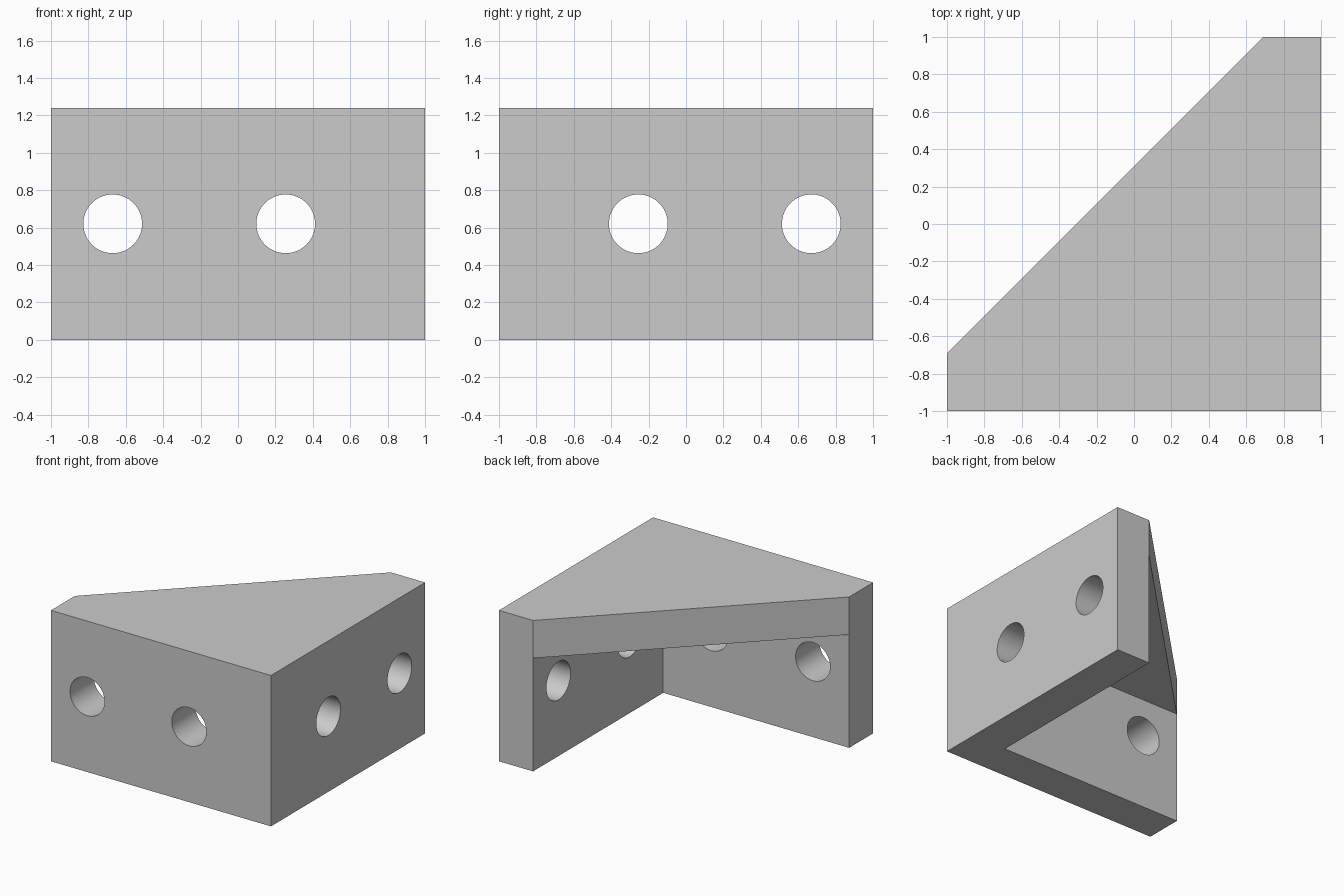
import bpy, bmesh
from math import radians
from mathutils import Matrix

HEIGHT = 1.24
WALL = 0.31
INNER = 1 - WALL
HOLE_RADIUS = 0.157

if "Cube" in bpy.data.objects:
    bpy.data.objects.remove(bpy.data.objects["Cube"], do_unlink=True)

grey = bpy.data.materials.new("light grey")
grey.use_nodes = True
colour = (0.6, 0.6, 0.6, 1)
grey.diffuse_color = colour
grey.node_tree.nodes["Principled BSDF"].inputs["Base Color"].default_value = colour


def make_object(name, bm):
    bmesh.ops.recalc_face_normals(bm, faces=bm.faces)
    mesh = bpy.data.meshes.new(name)
    bm.to_mesh(mesh)
    bm.free()
    mesh.materials.append(grey)
    obj = bpy.data.objects.new(name, mesh)
    bpy.context.collection.objects.link(obj)
    return obj


def prism(name, outline, bottom, top):
    bm = bmesh.new()
    base = bm.faces.new([bm.verts.new((x, y, bottom)) for x, y in outline])
    ext = bmesh.ops.extrude_face_region(bm, geom=[base])
    verts = [v for v in ext["geom"] if isinstance(v, bmesh.types.BMVert)]
    bmesh.ops.translate(bm, vec=(0, 0, top - bottom), verts=verts)
    return make_object(name, bm)


def hole_cutter(location, axis):
    bm = bmesh.new()
    bmesh.ops.create_cone(bm, cap_ends=True, segments=64, radius1=HOLE_RADIUS,
                          radius2=HOLE_RADIUS, depth=WALL * 2,
                          matrix=Matrix.Translation(location) @ Matrix.Rotation(radians(90), 4, axis))
    return make_object("hole_cutter", bm)


def cut(target, cutter):
    cutter.hide_render = True
    mod = target.modifiers.new("cut", 'BOOLEAN')
    mod.operation = 'DIFFERENCE'
    mod.solver = 'EXACT'
    mod.object = cutter
    bpy.context.view_layer.objects.active = target
    bpy.ops.object.modifier_apply(modifier=mod.name)
    bpy.data.objects.remove(cutter, do_unlink=True)


# Solid block with the chamfered corner
bracket = prism("corner_bracket",
                [(-1, -1), (1, -1), (1, 1), (INNER, 1), (-1, -INNER)], 0, HEIGHT)

# Pocket under the top plate, leaving two walls
cut(bracket, prism("pocket_cutter",
                   [(-1.5, -INNER), (INNER, -INNER), (INNER, 1.5), (-1.5, 1.5)],
                   -0.5, HEIGHT - WALL))

# Two screw holes through each wall, mirrored about the diagonal
mid = 1 - WALL / 2
for offset in (-0.67, 0.255):
    cut(bracket, hole_cutter((offset, -mid, HEIGHT / 2), 'X'))
    cut(bracket, hole_cutter((mid, -offset, HEIGHT / 2), 'Y'))

# Smooth hole walls, sharp edges elsewhere
bpy.ops.object.select_all(action='DESELECT')
bracket.select_set(True)
bpy.context.view_layer.objects.active = bracket
bpy.ops.object.shade_smooth_by_angle(angle=radians(30))
